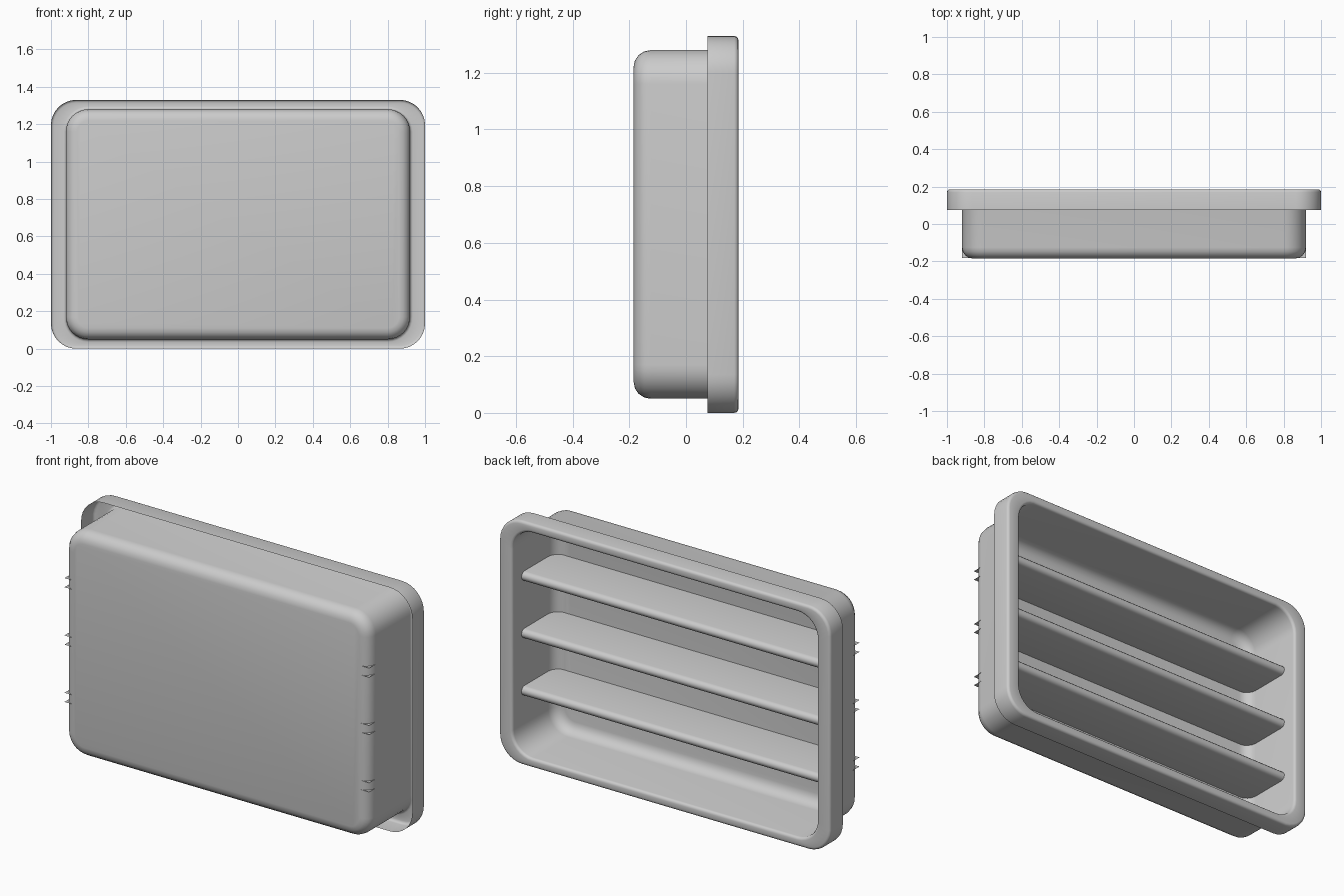
import bpy, bmesh
from math import sin, cos, pi, radians

if "Cube" in bpy.data.objects:
    bpy.data.objects.remove(bpy.data.objects["Cube"])

ZC = 0.665  # mid height


def finish(name, bm):
    bmesh.ops.recalc_face_normals(bm, faces=bm.faces[:])
    me = bpy.data.meshes.new(name)
    bm.to_mesh(me)
    bm.free()
    ob = bpy.data.objects.new(name, me)
    bpy.context.collection.objects.link(ob)
    bpy.ops.object.select_all(action='DESELECT')
    ob.select_set(True)
    bpy.context.view_layer.objects.active = ob
    bpy.ops.object.shade_smooth_by_angle(angle=radians(40))
    return ob


def rounded_loop(bm, hx, hz, r, y, seg=8):
    verts = []
    for i, (sx, sz) in enumerate([(1, 1), (-1, 1), (-1, -1), (1, -1)]):
        for k in range(seg + 1):
            a = pi / 2 * (i + k / seg)
            verts.append(bm.verts.new((sx * (hx - r) + r * cos(a), y,
                                       ZC + sz * (hz - r) + r * sin(a))))
    return verts


def fillet(inset_from, y_from, radius, seg, kind):
    """Quarter round as (inset, y) pairs."""
    out = []
    for k in range(seg + 1):
        a = pi / 2 * k / seg
        if kind == 'outer':
            out.append((inset_from + radius * (1 - cos(a)), y_from + radius * sin(a)))
        else:
            out.append((inset_from + radius * (1 - cos(a)), y_from - radius * sin(a)))
    return out


# Tray shell: open skirt, rim face, recessed wall and closed front panel
bm = bmesh.new()
loops = [rounded_loop(bm, 1.0, 0.665, 0.135, 0.075)]
for d, y in fillet(0, 0.17, 0.015, 3, 'outer'):
    loops.append(rounded_loop(bm, 1 - d, 0.665 - d, 0.135 - d, y))
for d, y in reversed(fillet(0, 0.17, 0.015, 3, 'outer')):
    loops.append(rounded_loop(bm, 0.92 + d, 0.615 + d, 0.12 + d, y))
for d, y in fillet(0, -0.125, 0.06, 4, 'inner'):
    loops.append(rounded_loop(bm, 0.92 - d, 0.615 - d, 0.12 - d, y))
for a, b in zip(loops, loops[1:]):
    n = len(a)
    for i in range(n):
        j = (i + 1) % n
        bm.faces.new((a[i], a[j], b[j], b[i]))
bm.faces.new(loops[-1])
finish("tray_shell", bm)

# Three hollow shelves with rounded noses
t = 0.025
profile = [(-0.183, t)]
for k in range(7):
    a = pi / 2 - pi * k / 6
    profile.append((0.08 + t * cos(a), t * sin(a)))
profile.append((-0.183, -t))
for s, name in ((-1, "lower_shelf"), (0, "middle_shelf"), (1, "upper_shelf")):
    bm = bmesh.new()
    z = ZC + s * 0.313
    left, right = [[bm.verts.new((x, y, z + dz)) for y, dz in profile] for x in (-0.92, 0.92)]
    for i in range(len(profile) - 1):
        bm.faces.new((left[i], left[i + 1], right[i + 1], right[i]))
    finish(name, bm)
